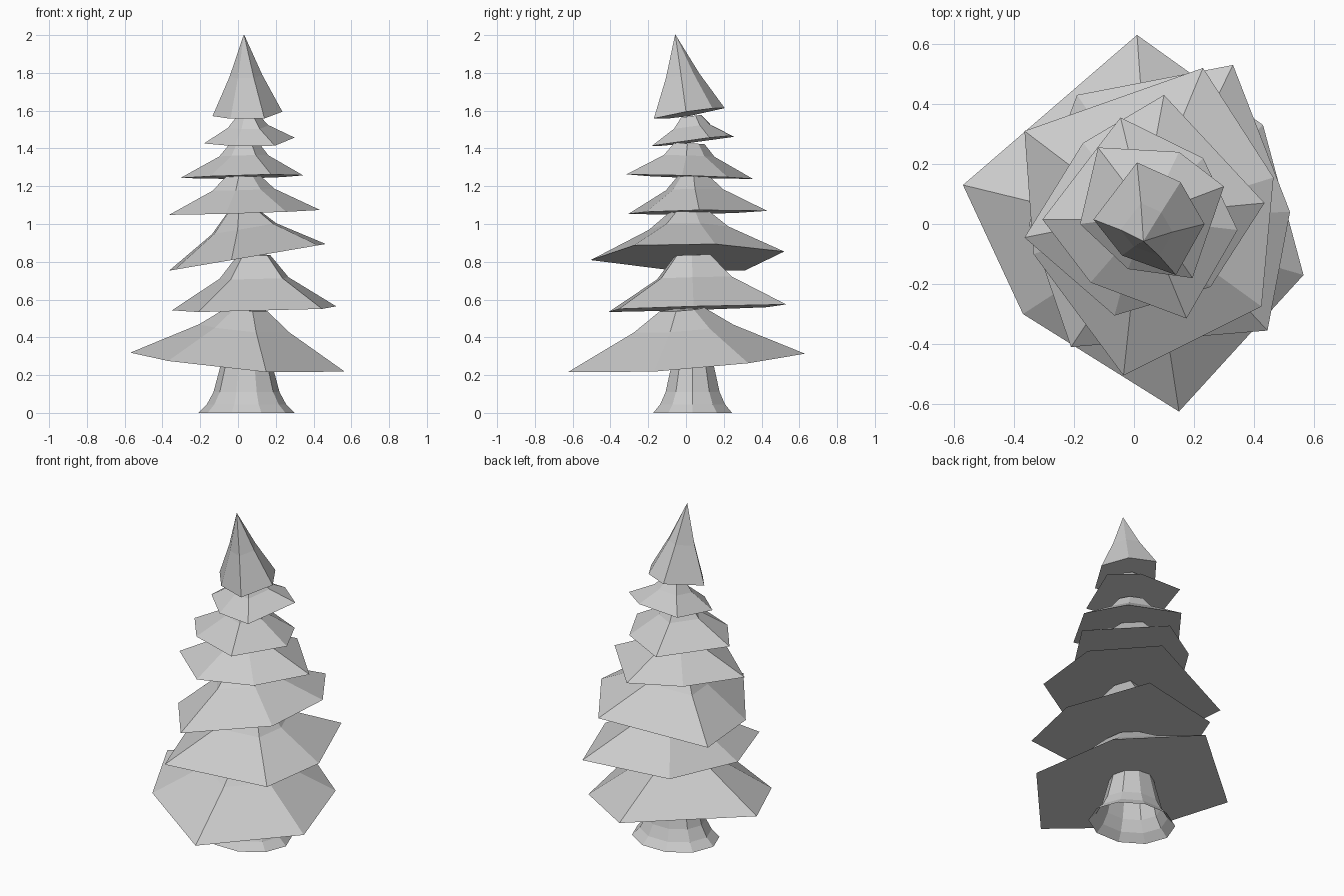
import bpy, bmesh, math
from mathutils import Vector

cube = bpy.data.objects.get("Cube")
if cube:
    bpy.data.objects.remove(cube, do_unlink=True)

GREY = (0.6, 0.6, 0.6, 1)
mat = bpy.data.materials.new("plain_grey")
mat.use_nodes = True
mat.diffuse_color = GREY
mat.node_tree.nodes["Principled BSDF"].inputs["Base Color"].default_value = GREY


def finish(name, bm):
    bmesh.ops.recalc_face_normals(bm, faces=bm.faces)
    mesh = bpy.data.meshes.new(name)
    bm.to_mesh(mesh)
    bm.free()
    mesh.materials.append(mat)
    obj = bpy.data.objects.new(name, mesh)
    bpy.context.collection.objects.link(obj)
    return obj


def bridge(bm, low, high):
    for i in range(len(low)):
        j = (i + 1) % len(low)
        bm.faces.new((low[i], low[j], high[j], high[i]))


def tier(name, rim, level, slope, mid, top):
    """Six-cornered skirt on a tilted plane; mid and top are (scale, height)."""
    bm = bmesh.new()
    base = [Vector((x, y, level + slope[0] * x + slope[1] * y)) for x, y in rim]
    centre = sum(base, Vector()) / len(base)
    normal = Vector((-slope[0], -slope[1], 1))

    def ring(scale, height):
        return [bm.verts.new(centre + (p - centre) * scale + normal * height) for p in base]

    outer, middle = ring(1, 0), ring(*mid)
    bm.faces.new(outer)
    bridge(bm, outer, middle)
    if top[0]:
        upper = ring(*top)
        bridge(bm, middle, upper)
        bm.faces.new(upper)
    else:
        apex = bm.verts.new(centre + normal * top[1])
        for i in range(len(middle)):
            bm.faces.new((middle[i], middle[(i + 1) % len(middle)], apex))
    return finish(name, bm)


# Foliage, bottom to top
tier("foliage_bottom",
     [(.01, .63), (-.57, .13), (-.37, -.3), (.15, -.625), (.565, -.17), (.43, .33)],
     .27, (-.07, .07), (.42, .18), (.19, .28))
tier("foliage_second",
     [(.33, .53), (-.19, .43), (-.35, .0), (-.21, -.41), (.445, -.355), (.52, .04)],
     .551, (.023, .03), (.42, .16), (.2, .28))
tier("foliage_third",
     [(.23, .52), (-.365, .31), (-.335, -.1), (-.035, -.505), (.425, -.275), (.465, .155)],
     .815, (.17, 0), (.41, .15), (.2, .24))
tier("foliage_fourth",
     [(.1, .43), (-.17, .27), (-.365, -.045), (-.065, -.305), (.255, -.21), (.435, .07)],
     1.06, (.03, .015), (.41, .12), (.22, .195))
tier("foliage_fifth",
     [(.23, .22), (-.045, .355), (-.305, .015), (-.145, -.195), (.175, -.315), (.345, -.02)],
     1.25, (.02, -.03), (.4, .11), (.24, .175))
tier("foliage_sixth",
     [(.15, .24), (-.12, .255), (-.18, 0), (-.02, -.15), (.195, -.18), (.3, .125)],
     1.432, (.03, .13), (.45, .075), (.25, .13))
tier("foliage_tip",
     [(.01, .205), (-.135, .015), (-.04, -.105), (.14, -.17), (.235, 0), (.155, .14)],
     1.578, (.07, .17), (.47, .2), (0, .42))

# Flared trunk, open underneath
bm = bmesh.new()
SIDES = 10
rings = []
for radius, z in [(.255, 0), (.21, .045), (.175, .11), (.14, .24), (.13, .28)]:
    rings.append([bm.verts.new((.045 + radius * math.cos(i * math.tau / SIDES),
                                .035 + .86 * radius * math.sin(i * math.tau / SIDES), z))
                  for i in range(SIDES)])
for low, high in zip(rings, rings[1:]):
    bridge(bm, low, high)
finish("trunk", bm)
